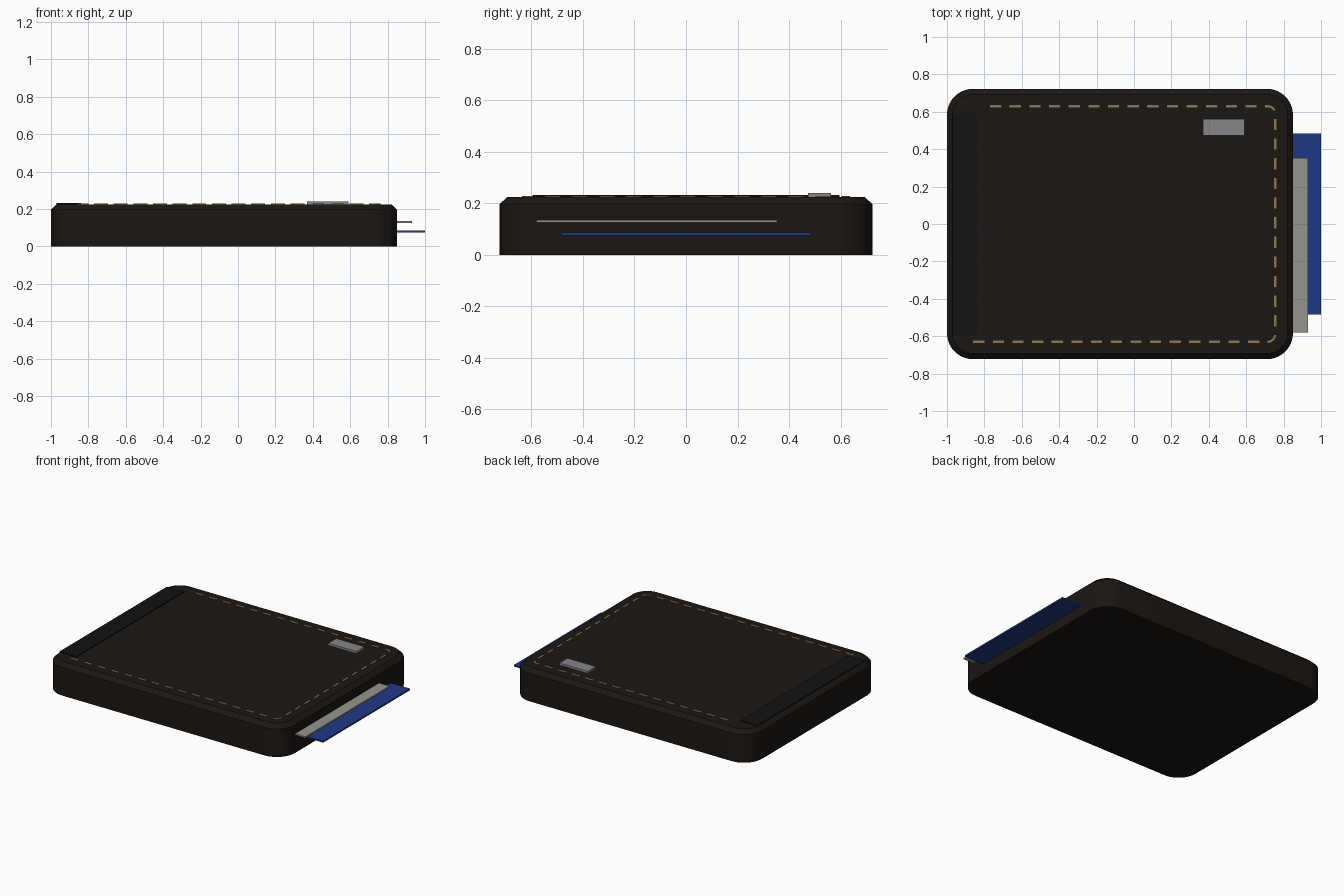
import bpy, bmesh, math
from mathutils import Vector

if "Cube" in bpy.data.objects:
    bpy.data.objects.remove(bpy.data.objects["Cube"])


def finish(bm, name, color, smooth=False):
    bmesh.ops.recalc_face_normals(bm, faces=bm.faces[:])
    me = bpy.data.meshes.new(name)
    bm.to_mesh(me)
    bm.free()
    ob = bpy.data.objects.new(name, me)
    bpy.context.collection.objects.link(ob)
    mat = bpy.data.materials.new(name + "_material")
    mat.diffuse_color = (*color, 1)
    mat.use_nodes = True
    mat.node_tree.nodes["Principled BSDF"].inputs["Base Color"].default_value = mat.diffuse_color
    me.materials.append(mat)
    if smooth:
        bpy.ops.object.select_all(action='DESELECT')
        ob.select_set(True)
        bpy.context.view_layer.objects.active = ob
        bpy.ops.object.shade_smooth_by_angle(angle=math.radians(30))
    return ob


def rounded_rect(x0, x1, y0, y1, r, n=10):
    centres = [(x1 - r, y1 - r), (x0 + r, y1 - r), (x0 + r, y0 + r), (x1 - r, y0 + r)]
    return [(cx + r * math.cos(a), cy + r * math.sin(a))
            for q, (cx, cy) in enumerate(centres)
            for a in [(q + i / n) * math.pi / 2 for i in range(n + 1)]]


def box(name, x0, x1, y0, y1, z0, z1, color):
    bm = bmesh.new()
    bmesh.ops.create_cube(bm, size=1)
    for v in bm.verts:
        v.co = ((x0 + x1) / 2 + v.co.x * (x1 - x0),
                (y0 + y1) / 2 + v.co.y * (y1 - y0),
                (z0 + z1) / 2 + v.co.z * (z1 - z0))
    return finish(bm, name, color)


# Wallet body: rounded slab with a chamfered top edge
bm = bmesh.new()
rings = []
for inset, z in [(0, 0), (0, 0.197), (0.03, 0.225)]:
    pts = rounded_rect(-1 + inset, 0.85 - inset, -0.723 + inset, 0.723 - inset, 0.14 - inset)
    rings.append([bm.verts.new((x, y, z)) for x, y in pts])
for a, b in zip(rings, rings[1:]):
    for i in range(len(a)):
        j = (i + 1) % len(a)
        bm.faces.new((a[i], a[j], b[j], b[i]))
bm.faces.new(rings[0])
bm.faces.new(rings[-1])
finish(bm, "wallet_body", (0.011, 0.008, 0.0065), smooth=True)

# Spine strip, metal plate and protruding cards
box("spine_strip", -0.97, -0.84, -0.595, 0.595, 0.215, 0.232, (0.006, 0.006, 0.006))
box("metal_plate", 0.37, 0.59, 0.473, 0.562, 0.22, 0.24, (0.24, 0.24, 0.25))
box("blue_card", 0.6, 1.0, -0.483, 0.483, 0.075, 0.086, (0.012, 0.04, 0.24))
box("grey_card", 0.6, 0.93, -0.58, 0.353, 0.125, 0.135, (0.3, 0.3, 0.27))

# Stitching: dashes along a U-shaped path with rounded corners
X0, X1, Y, R = -0.86, 0.755, 0.63, 0.04
straight, arc, side = X1 - R - X0, R * math.pi / 2, 2 * (Y - R)


def stitch_point(s):
    """Position and sideways direction at distance s along the path."""
    if s < straight:
        return Vector((X0 + s, -Y, 0)), Vector((0, -1, 0))
    s -= straight
    if s < arc:
        d = Vector((math.sin(s / R), -math.cos(s / R), 0))
        return Vector((X1 - R, -Y + R, 0)) + d * R, d
    s -= arc
    if s < side:
        return Vector((X1, -Y + R + s, 0)), Vector((1, 0, 0))
    s -= side
    if s < arc:
        d = Vector((math.cos(s / R), math.sin(s / R), 0))
        return Vector((X1 - R, Y - R, 0)) + d * R, d
    return Vector((X1 - R - (s - arc), Y, 0)), Vector((0, 1, 0))


bm = bmesh.new()
for k in range(42):
    sections = []
    for i in range(5):
        p, d = stitch_point(k * 0.105 + i * 0.015)
        sections.append([bm.verts.new(p + d * w + Vector((0, 0, z)))
                         for w, z in [(-0.006, 0.222), (0.006, 0.222), (0.006, 0.228), (-0.006, 0.228)]])
    for a, b in zip(sections, sections[1:]):
        for i in range(4):
            j = (i + 1) % 4
            bm.faces.new((a[i], a[j], b[j], b[i]))
    bm.faces.new(sections[0])
    bm.faces.new(sections[-1])
finish(bm, "stitching", (0.28, 0.18, 0.08))
